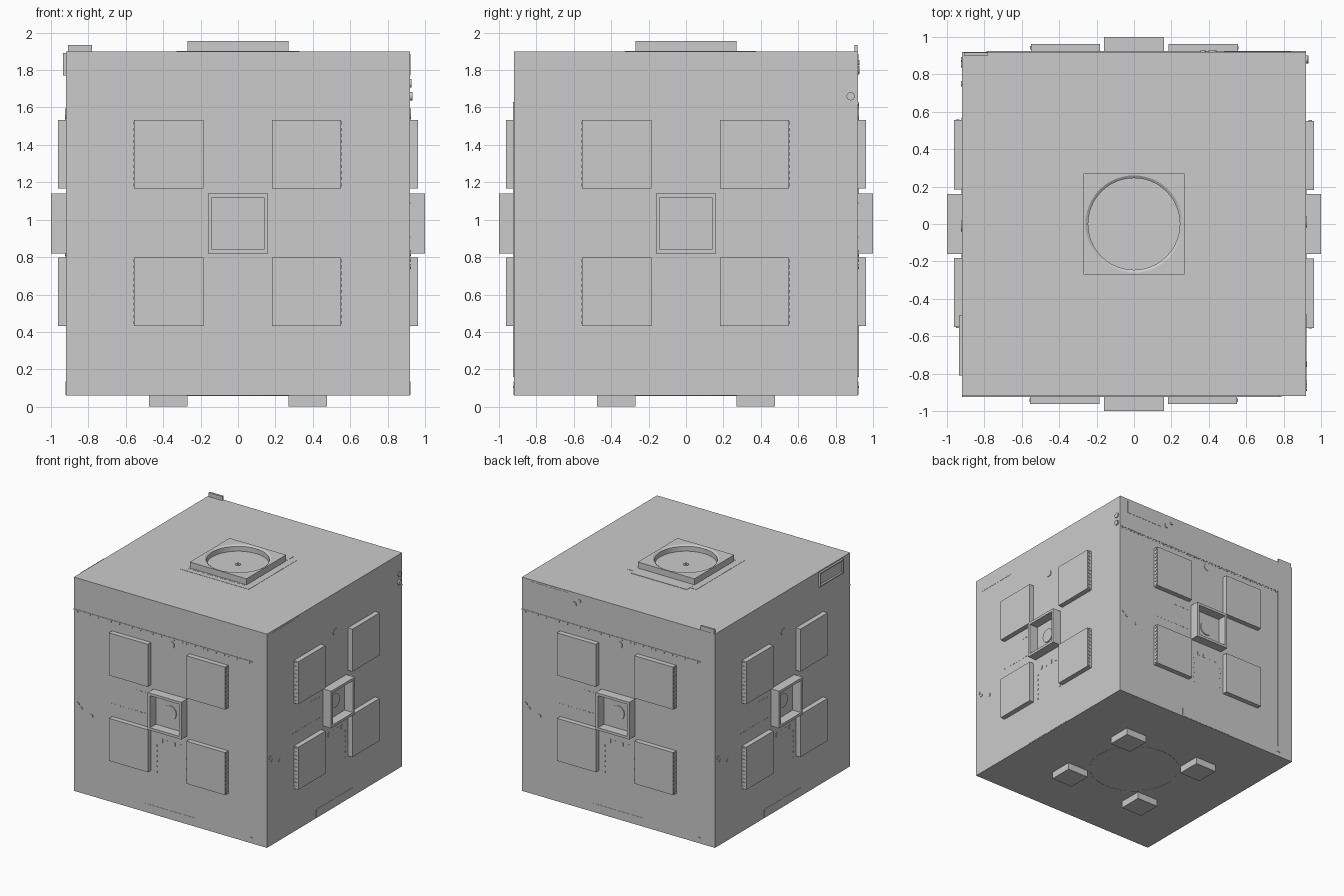
import bpy, bmesh
from math import cos, sin, pi, radians
from mathutils import Matrix, Vector

if "Cube" in bpy.data.objects:
    bpy.data.objects.remove(bpy.data.objects["Cube"])

B = 0.92           # half width of the body
ZB, ZT = 0.06, 1.90


def add_box(bm, x0, x1, y0, y1, z0, z1):
    m = Matrix.Translation(((x0 + x1) / 2, (y0 + y1) / 2, (z0 + z1) / 2))
    m = m @ Matrix.Diagonal((x1 - x0, y1 - y0, z1 - z0, 1))
    bmesh.ops.create_cube(bm, size=1, matrix=m)


def finish(bm, name, smooth=False):
    bmesh.ops.recalc_face_normals(bm, faces=bm.faces)
    me = bpy.data.meshes.new(name)
    bm.to_mesh(me)
    bm.free()
    ob = bpy.data.objects.new(name, me)
    bpy.context.collection.objects.link(ob)
    if smooth:
        bpy.ops.object.select_all(action='DESELECT')
        ob.select_set(True)
        bpy.context.view_layer.objects.active = ob
        bpy.ops.object.shade_smooth_by_angle(angle=radians(30))
    return ob


def boxes(name, items):
    bm = bmesh.new()
    for b in items:
        add_box(bm, *b)
    return finish(bm, name)


def around(ob, turns=(1, 2, 3)):
    """Repeat a front-side part on the other sides."""
    for k in turns:
        c = ob.copy()
        c.name = f"{ob.name}_{k}"
        c.matrix_world = Matrix.Rotation(k * pi / 2, 4, 'Z')
        bpy.context.collection.objects.link(c)


def stacked_ring(name, loops, n=48, closed=True):
    """Skin of (shape, radius, z) loops; shape is 'sq' or 'ci'."""
    bm = bmesh.new()
    rows = []
    for shape, r, z in loops:
        row = []
        for i in range(n):
            a = 2 * pi * i / n
            k = r / max(abs(cos(a)), abs(sin(a))) if shape == 'sq' else r
            row.append(bm.verts.new((k * cos(a), k * sin(a), z)))
        rows.append(row)
    pairs = list(zip(rows, rows[1:])) + ([(rows[-1], rows[0])] if closed else [])
    for a, b in pairs:
        for i in range(n):
            j = (i + 1) % n
            bm.faces.new((a[i], a[j], b[j], b[i]))
    return finish(bm, name, True)


def front_box(u0, u1, z0, z1, out, back=0.01):
    return (u0, u1, -B - out, -B + back, z0, z1)


# Body and feet
boxes("body", [(-B, B, -B, B, ZB, ZT)])
boxes("feet", [(x - .1025, x + .1025, y - .1025, y + .1025, 0, ZB + .01)
               for x in (-.3725, .3725) for y in (-.3725, .3725)])

# Thin ring under the body
stacked_ring("base_ring", [('ci', .37, ZB + .005), ('ci', .37, ZB - .002),
                           ('ci', .36, ZB - .002), ('ci', .36, ZB + .005)])

# Top hatch: base plates, square collar with round bore, centre button
boxes("hatch_base", [(-.33, .33, -.325, .33, ZT - .01, ZT + .002),
                     (-.27, .27, -.285, .375, ZT - .01, ZT + .003)])
stacked_ring("hatch_collar", [('sq', .27, ZT - .01), ('sq', .27, 1.955), ('ci', .26, 1.955),
                              ('ci', .245, 1.945), ('ci', .245, ZT - .01)])
stacked_ring("hatch_button", [('ci', .022, ZT), ('ci', .022, ZT + .008),
                              ('ci', .008, ZT + .008), ('ci', .008, ZT)], 16)

# Four raised square panels per side, with lugs along the outer edges
cols = ((-.555, -.185), (.182, .552))
rows = ((.432, .798), (1.168, 1.534))
around(boxes("side_panels", [front_box(u0, u1, z0, z1, .043)
                             for u0, u1 in cols for z0, z1 in rows]))
lugs = []
for z0, z1 in rows:
    for i in range(11):
        z = z0 + .018 + i * .033
        for u in (-.556, .553):
            lugs.append((u - .004, u + .004, -B - .032, -B - .012, z - .008, z + .008))
around(boxes("panel_lugs", lugs))

# Open square port frame in the middle of each side
h, t, zc = .16, .022, .98
around(boxes("port_frame", [front_box(-h, h, zc + h - t, zc + h, .08),
                            front_box(-h, h, zc - h, zc - h + t, .08),
                            front_box(-h, -h + t, zc - h + t, zc + h - t, .08),
                            front_box(h - t, h, zc - h + t, zc + h - t, .08)]))


# Round discs on each side: port lens and small studs
def discs(name, items, n=20):
    bm = bmesh.new()
    for u, z, r, out in items:
        m = Matrix.Translation((u, -B - out / 2, z)) @ Matrix.Rotation(pi / 2, 4, 'X')
        bmesh.ops.create_cone(bm, cap_ends=True, segments=n, radius1=r, radius2=r,
                              depth=out + .004, matrix=m)
    return finish(bm, name, True)


around(discs("port_lens", [(0, zc, .06, .006)], 32))
around(discs("side_studs", [(.01, 1.565, .03, .003), (-.75, .75, .014, .003),
                            (-.88, .82, .014, .004), (-.85, .79, .014, .004)]))

# Shallow markings around the ports and the panel at the foot of each side
marks = [front_box(-.25, .25, ZB + .003, .135, .002)]
for i in range(10):
    u = -.57 + i * .04
    marks.append(front_box(u, u + .018, .905, .911, .002))
for i in range(4):
    u = -.33 + i * .04
    marks.append(front_box(u, u + .018, 1.085, 1.091, .002))
    u = -.09 + i * .06
    marks.append(front_box(u, u + .018, .70, .73, .003))
for u in (-.13, .15):
    for i in range(6):
        z = .43 + i * .045
        marks.append(front_box(u - .005, u + .005, z, z + .012, .002))
around(boxes("surface_markings", marks))

# Thin conduit along the upper edge and down one edge, on front and back
conduit = [front_box(-.92, .78, 1.618, 1.628, .004),
           front_box(.768, .778, .16, 1.618, .004),
           front_box(.758, .788, .10, .112, .004)]
for i in range(42):
    u = -.90 + i * .04
    conduit.append(front_box(u, u + .018, 1.606, 1.618, .003))
around(boxes("conduit", conduit), (2,))

# Upper corner plates on the right and back, with a pocket on the left
plate = boxes("corner_plate", [front_box(-.84, -.48, 1.77, 1.885, .002)])
around(plate, (2,))
plate.matrix_world = Matrix.Rotation(pi / 2, 4, 'Z')
pocket = boxes("corner_pocket", [front_box(.49, .81, 1.77, 1.78, .016),
                                 front_box(.49, .81, 1.88, 1.89, .016),
                                 front_box(.49, .50, 1.78, 1.88, .016),
                                 front_box(.80, .81, 1.78, 1.88, .016)])
pocket.matrix_world = Matrix.Rotation(3 * pi / 2, 4, 'Z')

# Small latch on the top rear corner
boxes("corner_latch", [(-.91, -.78, .90, .918, ZT - .01, 1.935)])

# Knobs near the upper corners of the back and right side
knobs = discs("corner_knobs", [(-.42, 1.80, .022, .006), (-.37, 1.84, .014, .006)])
knobs.matrix_world = Matrix.Rotation(pi, 4, 'Z')
knobs2 = discs("edge_knobs", [(.88, 1.73, .022, .006), (.88, 1.66, .022, .01)])
knobs2.matrix_world = Matrix.Rotation(pi / 2, 4, 'Z')
